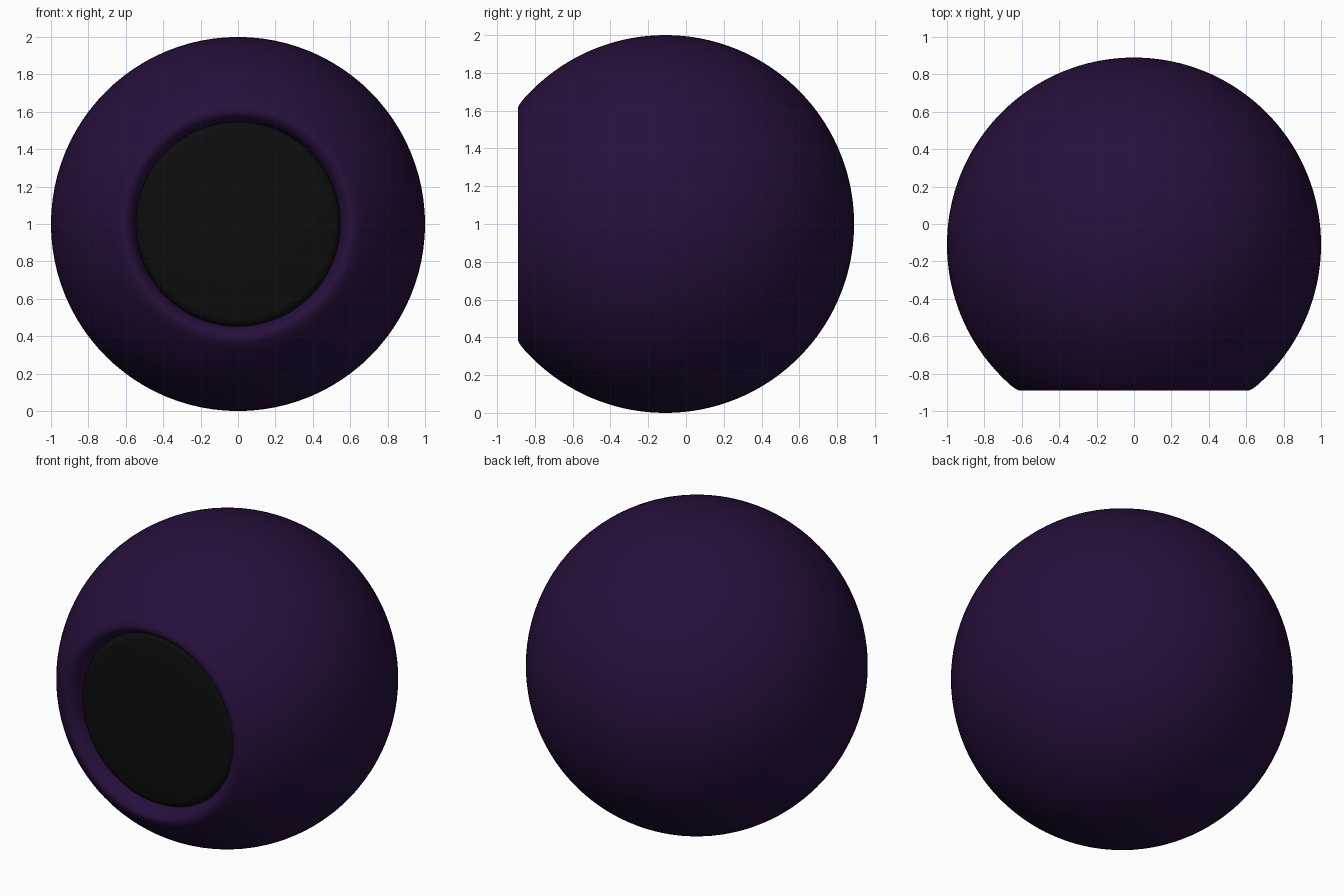
import bpy, bmesh, math
from mathutils import Vector

if "Cube" in bpy.data.objects:
    bpy.data.objects.remove(bpy.data.objects["Cube"])

CENTRE = Vector((0, -0.11, 1))
SEGMENTS = 96


def lathe(name, profile, colour):
    """Revolve (radius, forward distance) points about the front-back axis."""
    bm = bmesh.new()
    verts = [bm.verts.new((r, -d, 0)) for r, d in profile]
    edges = [bm.edges.new(pair) for pair in zip(verts, verts[1:])]
    bmesh.ops.spin(bm, geom=verts + edges, cent=(0, 0, 0), axis=(0, 1, 0),
                   angle=math.tau, steps=SEGMENTS, use_merge=True)
    bmesh.ops.remove_doubles(bm, verts=bm.verts, dist=0.0005)
    bmesh.ops.recalc_face_normals(bm, faces=bm.faces)
    mesh = bpy.data.meshes.new(name)
    bm.to_mesh(mesh)
    bm.free()
    obj = bpy.data.objects.new(name, mesh)
    bpy.context.collection.objects.link(obj)
    obj.location = CENTRE
    mat = bpy.data.materials.new(name + "_colour")
    mat.diffuse_color = (*colour, 1)
    mat.use_nodes = True
    mat.node_tree.nodes["Principled BSDF"].inputs["Base Color"].default_value = mat.diffuse_color
    mesh.materials.append(mat)
    bpy.ops.object.select_all(action='DESELECT')
    obj.select_set(True)
    bpy.context.view_layer.objects.active = obj
    bpy.ops.object.shade_smooth_by_angle(angle=math.radians(40))
    return obj


# Ball shell: sphere arc from the back to the opening, then a rolled lip
start = math.asin(0.69)
steps = 56
arc = [(math.sin(a), math.cos(a)) for a in
       (math.pi + (start - math.pi) * i / steps for i in range(steps + 1))]
arc[0] = (0, -1)
lip = [(0.67, 0.743), (0.652, 0.758), (0.634, 0.771), (0.617, 0.779),
       (0.60, 0.779), (0.583, 0.771), (0.568, 0.756), (0.556, 0.735),
       (0.548, 0.71), (0.545, 0.68)]
lathe("ball_shell", arc + lip, (0.02, 0.005, 0.045))

# Dark front disc with a softened rim, set inside the lip
disc = [(0, 0.72), (0.25, 0.72), (0.505, 0.72), (0.52, 0.717),
        (0.535, 0.708), (0.546, 0.69), (0.546, 0.66), (0, 0.66)]
lathe("front_disc", disc, (0.004, 0.004, 0.004))
